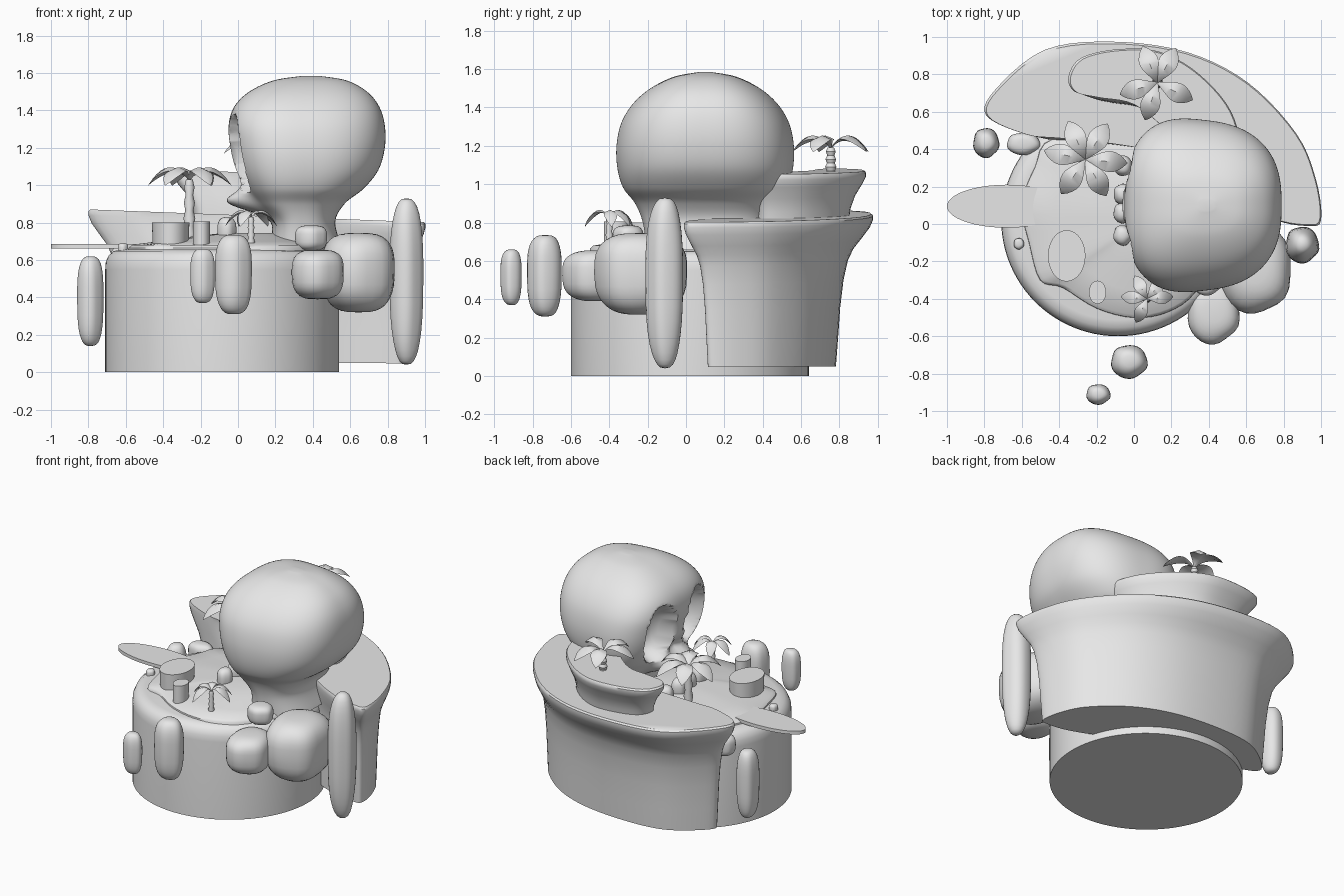
import bpy, bmesh
from math import sin, cos, pi, radians, exp
from mathutils import Vector

if "Cube" in bpy.data.objects:
    bpy.data.objects.remove(bpy.data.objects["Cube"])

clay = bpy.data.materials.new("light_grey")
clay.use_nodes = True
clay.diffuse_color = (0.8, 0.8, 0.8, 1)
clay.node_tree.nodes["Principled BSDF"].inputs["Base Color"].default_value = (0.8, 0.8, 0.8, 1)


def finish(bm, name, angle=40):
    bmesh.ops.recalc_face_normals(bm, faces=bm.faces)
    mesh = bpy.data.meshes.new(name)
    bm.to_mesh(mesh)
    bm.free()
    mesh.materials.append(clay)
    mesh.shade_smooth()
    mesh.set_sharp_from_angle(angle=radians(angle))
    obj = bpy.data.objects.new(name, mesh)
    bpy.context.collection.objects.link(obj)
    return obj


def spline(pts, steps, closed=False):
    """Smooth curve through points of any dimension."""
    pts = [Vector(p) for p in pts]
    n = len(pts)
    out = []
    for i in range(n if closed else n - 1):
        if closed:
            a, b, c, d = (pts[(i + k) % n] for k in (-1, 0, 1, 2))
        else:
            a, b, c, d = (pts[min(max(i + k, 0), n - 1)] for k in (-1, 0, 1, 2))
        for s in range(steps):
            t = s / steps
            out.append(b + (c - a) * (t / 2) + (a * 2 - b * 5 + c * 4 - d) * (t * t / 2)
                       + (b * 3 - a - c * 3 + d) * (t ** 3 / 2))
    if not closed:
        out.append(pts[-1])
    return out


def loft(name, rings, angle=40):
    """Skin a stack of closed rings and cap both ends."""
    bm = bmesh.new()
    rows = [[bm.verts.new(p) for p in ring] for ring in rings]
    for low, high in zip(rows, rows[1:]):
        for i in range(len(low)):
            j = (i + 1) % len(low)
            bm.faces.new((low[i], low[j], high[j], high[i]))
    bm.faces.new(rows[0][::-1])
    bm.faces.new(rows[-1])
    return finish(bm, name, angle)


def stacked(name, outline, centre, levels, tilt=0, squeeze=1):
    """Repeat an outline at (height, scale) levels; tilt lifts the -x side,
    squeeze makes the scaling act more strongly along y."""
    cx, cy = centre
    rings = []
    for z, s in levels:
        sy = 1 - squeeze * (1 - s)
        rings.append([(cx + (x - cx) * s, cy + (y - cy) * sy, z - tilt * x * z) for x, y in outline])
    return loft(name, rings)


def oval(cx, cy, rx, ry, n=64):
    return [(cx + rx * cos(2 * pi * i / n), cy + ry * sin(2 * pi * i / n)) for i in range(n)]


def power(v, e):
    return (1 if v > 0 else -1) * abs(v) ** e


def rock(name, x, y, rx, ry, z0, z1, block=0.65, twist=0.3):
    """Rounded boulder, a little wider at the top."""
    bm = bmesh.new()
    bmesh.ops.create_uvsphere(bm, u_segments=28, v_segments=18, radius=1)
    for v in bm.verts:
        h = max(0, 1 - v.co.z ** 2) ** 0.5
        wide = h ** block
        k = wide / h if h > 1e-4 else 0
        px, py = v.co.x * k, v.co.y * k
        lump = 1 + 0.04 * sin(3 * px + 5 * py + twist) + 0.05 * v.co.z
        v.co = (x + px * rx * lump, y + py * ry * lump,
                (z0 + z1) / 2 + power(v.co.z, block) * (z1 - z0) / 2)
    return finish(bm, name, 60)


# Island drum with rounded shoulder, and the beach on top
stacked("island_base", oval(-0.085, 0.02, 0.625, 0.62, 96), (-0.085, 0.02),
        [(0, 1), (0.55, 1), (0.59, 0.995), (0.625, 0.97), (0.648, 0.925), (0.655, 0.86)])
shore = [(-0.42, 0.46), (-0.53, 0.3), (-0.6, 0.1), (-0.56, -0.1), (-0.5, -0.3), (-0.38, -0.34),
         (-0.2, -0.45), (0, -0.5), (0.18, -0.47), (0.33, -0.36), (0.46, -0.1), (0.42, 0.25), (0.1, 0.5)]
stacked("beach", spline(shore, 4, True), (0.1, 0.05),
        [(0.62, 1.01), (0.665, 1), (0.68, 0.97), (0.7, 0.75), (0.725, 0.5), (0.745, 0.25)])

# Overhanging cliff terraces
lower_rim = [(-0.79, 0.58), (-0.74, 0.72), (-0.48, 0.93), (-0.12, 0.975), (0.28, 0.92), (0.61, 0.755),
             (0.87, 0.48), (0.975, 0.23), (1.0, 0.02), (0.93, -0.01), (0.76, 0.02), (0.52, 0.14),
             (0.3, 0.34), (-0.05, 0.42), (-0.4, 0.46), (-0.58, 0.48)]
stacked("lower_terrace", spline(lower_rim, 5, True), (0.3, 0.376),
        [(0.05, 0.83), (0.2, 0.84), (0.36, 0.85), (0.5, 0.865), (0.6, 0.885), (0.66, 0.91),
         (0.71, 0.945), (0.77, 0.985), (0.81, 1), (0.83, 1), (0.84, 0.99)], 0.045, 1.9)
upper_rim = [(-0.35, 0.79), (-0.28, 0.89), (-0.08, 0.935), (0.14, 0.92), (0.35, 0.8), (0.52, 0.6),
             (0.56, 0.38), (0.4, 0.32), (0.2, 0.48), (0, 0.64), (-0.2, 0.68), (-0.32, 0.71)]
stacked("upper_terrace", spline(upper_rim, 5, True), (0.2, 0.53),
        [(0.8, 0.78), (0.87, 0.8), (0.94, 0.86), (1.0, 0.95), (1.04, 1), (1.06, 1), (1.07, 0.98)], 0.03)

# Giant skull facing -x: (height, front, back, half width)
sections = [(0.66, 0.17, 0.56, 0.3), (0.8, 0.18, 0.52, 0.32), (0.9, 0.1, 0.57, 0.36), (0.98, 0.04, 0.67, 0.42),
            (1.08, -0.01, 0.75, 0.45), (1.2, -0.04, 0.785, 0.455), (1.32, -0.05, 0.785, 0.43),
            (1.42, -0.02, 0.755, 0.37), (1.5, 0.06, 0.69, 0.28), (1.56, 0.19, 0.58, 0.16),
            (1.585, 0.35, 0.43, 0.03)]
mid_y = 0.1
rings = []
for z, front, back, half in spline(sections, 9):
    ring = []
    for i in range(160):
        a = 2 * pi * (i + 0.5) / 160
        u, v = power(cos(a), 0.74), power(sin(a), 0.74)
        x = (front + back) / 2 + u * (back - front) / 2
        y = v * half * (1 - 0.1 * u)
        if u < 0:
            # Eye sockets, nose hollow and the upper jaw
            d = ((abs(y) - 0.19) / 0.135) ** 2 + ((z - 1.17) / 0.21) ** 2
            x += 0.17 * max(0, 1 - d * d)
            x += 0.05 * exp(-(y / 0.04) ** 2 - ((z - 1.01) / 0.05) ** 2)
            x -= 0.15 * exp(-(y / 0.17) ** 4 - ((z - 0.91) / 0.06) ** 2)
        ring.append((x, y + mid_y, z))
    rings.append(ring)
loft("skull", rings, 60)

# Flat board, stumps and floating boulders
stacked("board", oval(-0.68, 0.095, 0.32, 0.115), (-0.68, 0.095), [(0.662, 1), (0.685, 1)])
stacked("wide_stump", oval(-0.36, -0.17, 0.1, 0.137), (-0.36, -0.17), [(0.67, 0.96), (0.8, 1)])
stacked("small_stump", oval(-0.195, -0.365, 0.046, 0.062, 32), (-0.195, -0.365), [(0.66, 1), (0.805, 1)])
rock("left_column_rock", -0.79, 0.435, 0.07, 0.08, 0.14, 0.62)
rock("far_front_rock", -0.19, -0.91, 0.065, 0.055, 0.37, 0.66)
rock("front_column_rock", -0.025, -0.735, 0.098, 0.09, 0.31, 0.735)
rock("tall_rock", 0.9, -0.11, 0.09, 0.098, 0.04, 0.93, 0.75)
rock("front_boulder", 0.425, -0.47, 0.142, 0.17, 0.39, 0.655, 0.65, 1)
rock("large_boulder", 0.645, -0.24, 0.2, 0.24, 0.32, 0.745, 0.68, 2)
rock("top_boulder", 0.39, -0.3, 0.085, 0.08, 0.65, 0.785)
rock("shore_boulder", -0.59, 0.43, 0.09, 0.06, 0.53, 0.68)
rock("shore_pebble", -0.615, -0.105, 0.028, 0.03, 0.62, 0.69)
for y in (-0.06, 0.06, 0.16, 0.31):
    rock("face_rock", -0.06, y, 0.05, 0.055, 0.68, 0.83, 0.8, y * 9)


def palm(name, x, y, base, top, reach, droop, angles):
    """Ringed trunk with plump, arched leaves that widen towards the tip."""
    r = reach * 0.11
    stacked(name + "_trunk", oval(x, y, r, r, 12), (x, y),
            [(base + (top - base) * i / 8, (1.4 if i % 2 else 1.05) - 0.04 * i) for i in range(9)])
    for deg in angles:
        a = radians(deg)
        out, side = Vector((cos(a), sin(a), 0)), Vector((-sin(a), cos(a), 0))
        leaf = []
        for i in range(11):
            t = i / 10
            w = reach * (0.03 + 0.22 * sin(pi * t ** 1.3) if i < 10 else 0.01)
            z = top + reach * 1.3 * t * (1 - t) - droop * t * t
            p = Vector((x, y, z)) + out * (reach * t)
            dip, thick = Vector((0, 0, -0.4 * w)), Vector((0, 0, -0.6 * w))
            leaf.append([p, p + side * w + dip, p + thick, p - side * w + dip])
        loft(name + "_leaf", leaf)


palm("left_palm", -0.26, 0.345, 0.7, 1.03, 0.225, 0.03, (114, 58, -5, -60, 235, 168))
palm("terrace_palm", 0.125, 0.755, 1.03, 1.19, 0.21, 0.02, (112, 62, -26, 252, 197))
palm("front_palm", 0.07, -0.4, 0.68, 0.83, 0.14, 0.05, (118, 50, 5, 245, 175))
